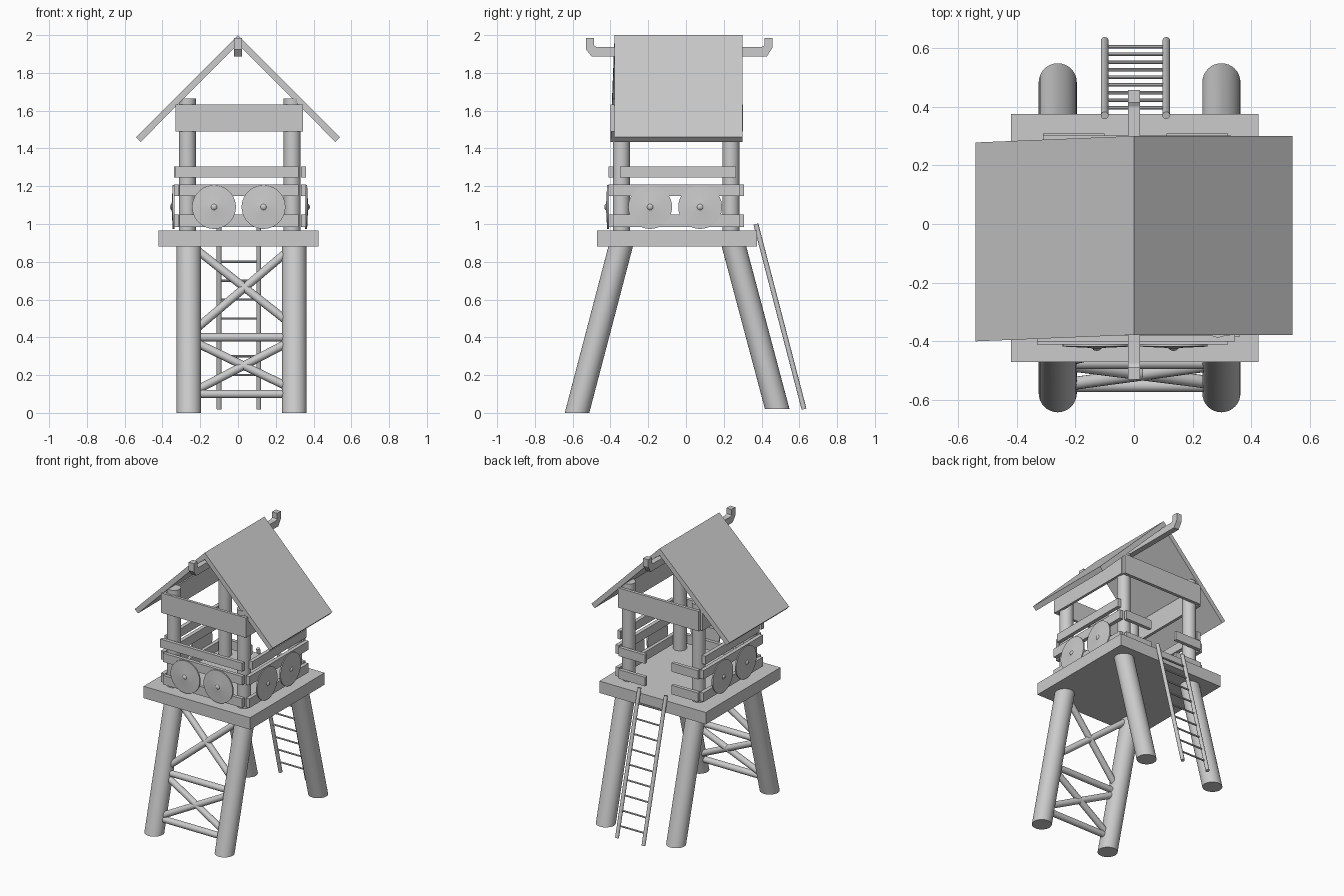
import bpy, bmesh, math
from mathutils import Vector, Matrix

if "Cube" in bpy.data.objects:
    bpy.data.objects.remove(bpy.data.objects["Cube"])


def finish(name, bm, smooth=False):
    bmesh.ops.recalc_face_normals(bm, faces=bm.faces)
    me = bpy.data.meshes.new(name)
    bm.to_mesh(me)
    bm.free()
    ob = bpy.data.objects.new(name, me)
    bpy.context.collection.objects.link(ob)
    if smooth:
        bpy.ops.object.select_all(action='DESELECT')
        ob.select_set(True)
        bpy.context.view_layer.objects.active = ob
        bpy.ops.object.shade_smooth_by_angle(angle=math.radians(35))
    return ob


def box(name, x0, x1, y0, y1, z0, z1):
    bm = bmesh.new()
    bmesh.ops.create_cube(bm, size=1)
    for v in bm.verts:
        v.co = ((x0 + x1) / 2 + v.co.x * (x1 - x0),
                (y0 + y1) / 2 + v.co.y * (y1 - y0),
                (z0 + z1) / 2 + v.co.z * (z1 - z0))
    return finish(name, bm)


def rod(name, a, b, r, sides=24):
    """Round bar between two points."""
    a, b = Vector(a), Vector(b)
    d = b - a
    bm = bmesh.new()
    m = Matrix.Translation((a + b) / 2) @ d.to_track_quat('Z', 'Y').to_matrix().to_4x4()
    bmesh.ops.create_cone(bm, cap_ends=True, segments=sides, radius1=r, radius2=r,
                          depth=d.length, matrix=m)
    return finish(name, bm, True)


def leaning_post(name, a, b, r):
    """Sheared cylinder with level ends."""
    a, b = Vector(a), Vector(b)
    bm = bmesh.new()
    bmesh.ops.create_cone(bm, cap_ends=True, segments=32, radius1=r, radius2=r, depth=1)
    for v in bm.verts:
        c = a.lerp(b, v.co.z + 0.5)
        v.co = (c.x + v.co.x, c.y + v.co.y, c.z)
    return finish(name, bm, True)


def prism(name, pts_a, pts_b):
    """Solid joining two matching outlines."""
    bm = bmesh.new()
    va = [bm.verts.new(p) for p in pts_a]
    vb = [bm.verts.new(p) for p in pts_b]
    bm.faces.new(va)
    bm.faces.new(vb[::-1])
    n = len(va)
    for i in range(n):
        bm.faces.new((va[i], va[(i + 1) % n], vb[(i + 1) % n], vb[i]))
    return finish(name, bm)


def shield(name, centre, outward):
    """Shallow round shield with a small boss, turned about its axis."""
    profile = [(0.116, 0), (0.116, 0.010), (0.03, 0.014), (0.016, 0.016), (0.011, 0.022), (0.0, 0.025)]
    bm = bmesh.new()
    vs = [bm.verts.new((r, 0, h)) for r, h in profile]
    es = [bm.edges.new(p) for p in zip(vs, vs[1:])]
    bmesh.ops.spin(bm, geom=vs + es, cent=(0, 0, 0), axis=(0, 0, 1),
                   angle=2 * math.pi, steps=40)
    bmesh.ops.remove_doubles(bm, verts=bm.verts, dist=1e-5)
    bmesh.ops.holes_fill(bm, edges=[e for e in bm.edges if e.is_boundary], sides=0)
    rot = Vector(outward).to_track_quat('Z', 'Y').to_matrix().to_4x4()
    bm.transform(Matrix.Translation(centre) @ rot)
    return finish(name, bm, True)


# Floor platform
box("platform", -0.42, 0.425, -0.47, 0.375, 0.88, 0.965)

# Leaning legs and upright posts
for side, lx, px in (("left", -0.26, -0.268), ("right", 0.298, 0.287)):
    leaning_post("front_leg_" + side, (lx, -0.577, 0), (lx, -0.345, 0.885), 0.065)
    leaning_post("back_leg_" + side, (lx, 0.483, 0.02), (lx, 0.253, 0.885), 0.065)
    for end, y in (("front", -0.342), ("back", 0.238)):
        rod(f"{end}_post_{side}", (px, y, 0.95), (px, y, 1.665), 0.045)

# Bracing between the front legs
for i, (za, zb) in enumerate(((0.40, 0.40), (0.10, 0.10), (0.88, 0.47), (0.43, 0.87),
                              (0.38, 0.13), (0.11, 0.38))):
    rod(f"front_brace_{i}", (-0.24, -0.577 + 0.262 * za, za),
        (0.28, -0.577 + 0.262 * zb, zb), 0.022, 16)

# Ladder
def on_ladder(z):
    return 0.63 - 0.26 * z

for x in (-0.1, 0.11):
    rod("ladder_rail", (x, on_ladder(0.02), 0.02), (x, on_ladder(1.0), 1.0), 0.013, 16)
for i in range(9):
    z = 0.1 + 0.1 * i
    rod("ladder_rung", (-0.1, on_ladder(z), z), (0.11, on_ladder(z), z), 0.006, 8)

# Guard rails: three on front and sides, short stubs beside the back entrance
for z0, z1 in ((0.985, 1.05), (1.147, 1.21), (1.245, 1.305)):
    top = z0 > 1.2
    box("front_rail", -0.33 if top else -0.31, 0.32, -0.41, -0.385, z0, z1)
    ya, yb = (-0.35, 0.265) if top else (-0.385, 0.285)
    box("left_rail", -0.34, -0.312, ya, yb, z0, z1)
    box("right_rail", 0.333, 0.36, ya, yb, z0, z1)
    if not top:
        box("back_rail_left", -0.31, -0.1, 0.283, 0.308, z0, z1)
        box("back_rail_right", 0.11, 0.32, 0.283, 0.308, z0, z1)

# Wide boards under the roof
box("front_top_board", -0.33, 0.345, -0.40, -0.38, 1.49, 1.632)
box("back_top_board", -0.31, 0.33, 0.28, 0.302, 1.49, 1.632)
box("left_top_board", -0.328, -0.308, -0.38, 0.28, 1.49, 1.632)
box("right_top_board", 0.325, 0.343, -0.38, 0.28, 1.49, 1.632)

# Shields hung on three sides
for x in (-0.127, 0.135):
    shield("front_shield", (x, -0.408, 1.09), (0, -1, 0))
for y in (-0.19, 0.075):
    shield("left_shield", (-0.336, y, 1.09), (-1, 0, 0))
    shield("right_shield", (0.356, y, 1.09), (1, 0, 0))

# Roof slabs, the left one slightly skewed
slab = [(0, 2.0), (0.54, 1.46), (0.515, 1.435), (0, 1.952)]
for name, s, skew in (("roof_right", 1, 0), ("roof_left", -1, -0.022)):
    prism(name, *[[(s * x, y + skew * x / 0.54, z) for x, z in slab] for y in (-0.378, 0.30)])

# Ridge beam with upturned ends
outline = [(-0.53, 1.985), (-0.487, 1.985), (-0.487, 1.945), (-0.475, 1.937),
           (0.4, 1.937), (0.415, 1.945), (0.415, 1.985), (0.457, 1.985),
           (0.457, 1.932), (0.428, 1.887), (-0.5, 1.887), (-0.53, 1.925)]
prism("ridge_beam", [(-0.02, y, z) for y, z in outline], [(0.02, y, z) for y, z in outline])
